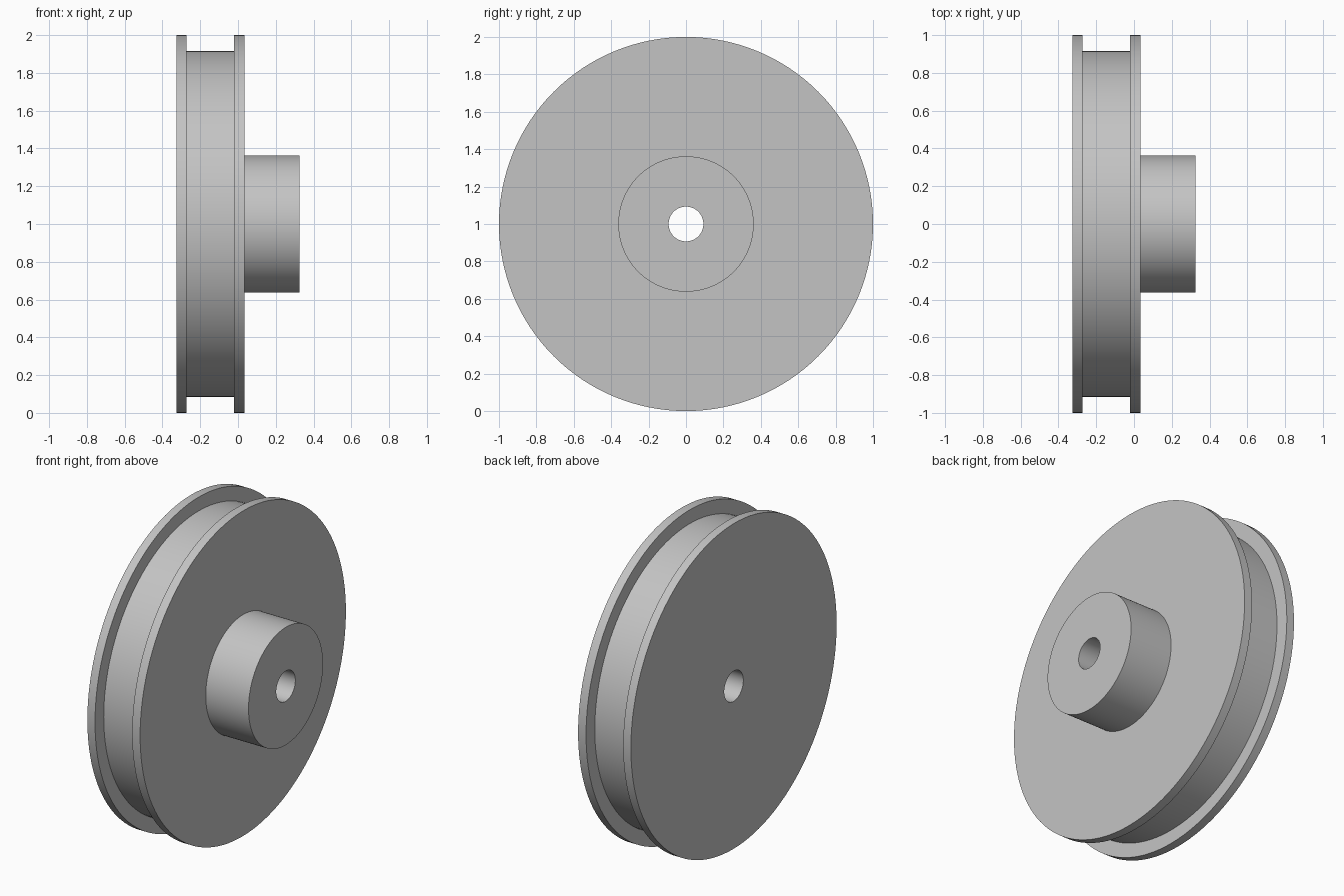
import bpy
import bmesh
import math
from mathutils import Matrix, Vector

if "Cube" in bpy.data.objects:
    bpy.data.objects.remove(bpy.data.objects["Cube"])

SEGMENTS = 128
AXLE_HEIGHT = 1.0
RIM, GROOVE, HUB, BORE = 1.0, 0.915, 0.362, 0.093

# Single plain grey material
grey = bpy.data.materials.new("plain_grey")
grey.use_nodes = True
colour = (0.55, 0.55, 0.55, 1.0)
grey.diffuse_color = colour
grey.node_tree.nodes["Principled BSDF"].inputs["Base Color"].default_value = colour


def lathe_x(name, profile):
    """Spin a closed (x, radius) outline around the axle."""
    bm = bmesh.new()
    verts = [bm.verts.new((x, 0, r)) for x, r in profile]
    edges = [bm.edges.new((a, b)) for a, b in zip(verts, verts[1:] + verts[:1])]
    bmesh.ops.spin(bm, geom=verts + edges, cent=(0, 0, 0), axis=(1, 0, 0),
                   angle=math.tau, steps=SEGMENTS, use_merge=False)
    bmesh.ops.remove_doubles(bm, verts=bm.verts[:], dist=0.0001)
    bmesh.ops.recalc_face_normals(bm, faces=bm.faces[:])
    bmesh.ops.transform(bm, matrix=Matrix.Translation(Vector((0, 0, AXLE_HEIGHT))),
                        verts=bm.verts[:])
    mesh = bpy.data.meshes.new(name)
    bm.to_mesh(mesh)
    bm.free()
    mesh.materials.append(grey)
    obj = bpy.data.objects.new(name, mesh)
    bpy.context.collection.objects.link(obj)
    bpy.ops.object.select_all(action="DESELECT")
    obj.select_set(True)
    bpy.context.view_layer.objects.active = obj
    bpy.ops.object.shade_smooth_by_angle(angle=math.radians(30))
    return obj


# Grooved wheel, side hub and through bore as one turned solid
lathe_x("grooved_pulley_wheel", [
    (-0.325, BORE), (-0.325, RIM),       # outer face
    (-0.273, RIM), (-0.273, GROOVE),     # first flange
    (-0.02, GROOVE), (-0.02, RIM),       # belt groove
    (0.034, RIM), (0.034, HUB),          # second flange
    (0.325, HUB), (0.325, BORE),         # hub
])
